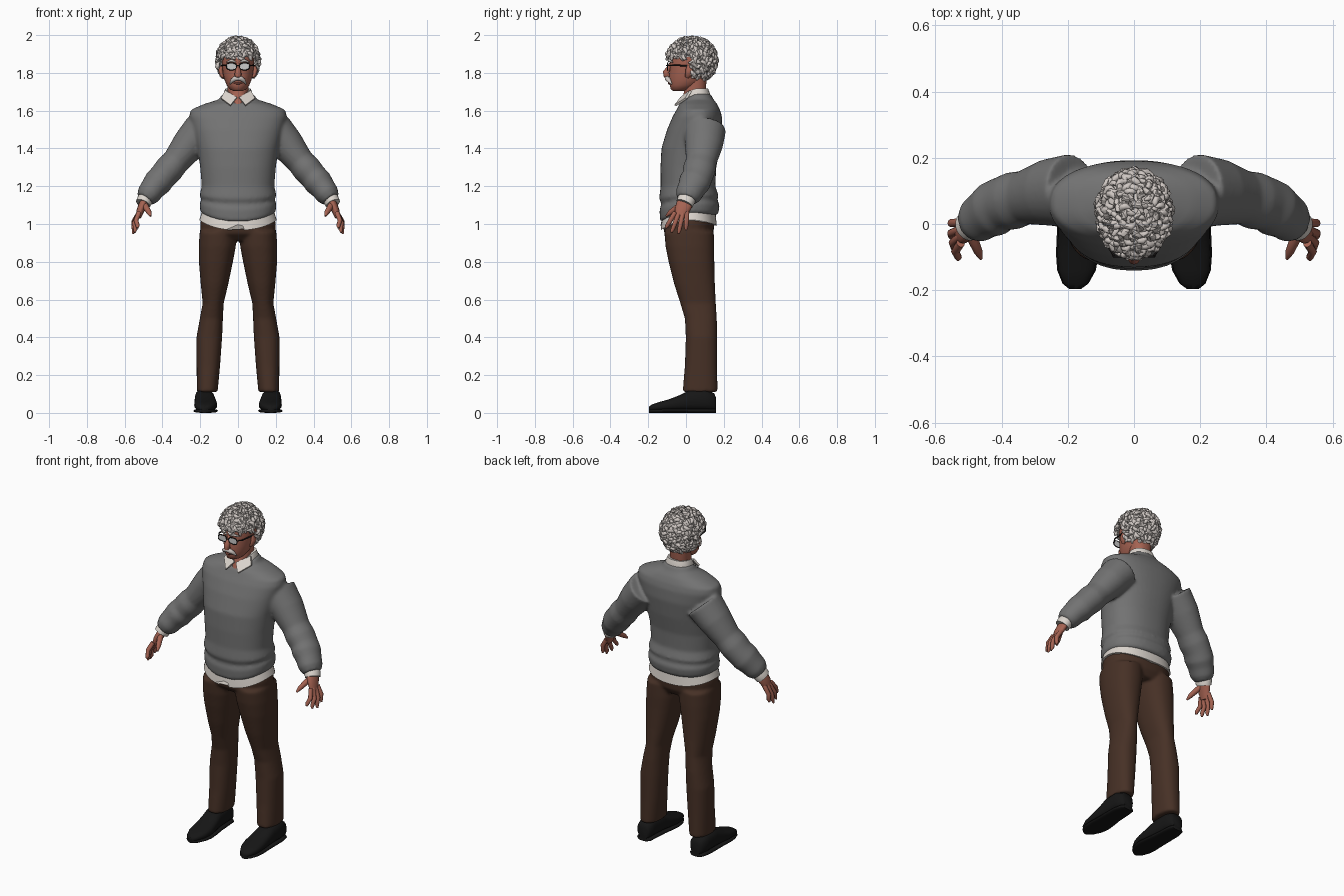
import bpy, bmesh, math, random
from mathutils import Vector

cube = bpy.data.objects.get("Cube")
if cube:
    bpy.data.objects.remove(cube, do_unlink=True)
random.seed(4)
Y, Z = Vector((0, 1, 0)), Vector((0, 0, 1))


def material(name, r, g, b):
    m = bpy.data.materials.new(name)
    m.use_nodes = True
    m.diffuse_color = (r, g, b, 1)
    bsdf = m.node_tree.nodes["Principled BSDF"]
    bsdf.inputs["Base Color"].default_value = (r, g, b, 1)
    bsdf.inputs["Roughness"].default_value = .8
    return m


wool = material("grey wool", .17, .17, .17)
brown = material("brown cloth", .062, .03, .019)
white = material("white cotton", .72, .67, .62)
silver = material("silver hair", .62, .57, .54)
skin = material("skin", .38, .125, .085)
lip = material("lip", .24, .07, .05)
leather = material("black leather", .008, .008, .008)
frame = material("dark frame", .012, .01, .01)
glass = material("pale lens", .6, .6, .6)


def oval(c, u, v, n=28, p=1.0):
    """Superellipse ring around c with half axes u and v."""
    def f(t):
        return math.copysign(abs(t) ** p, t)
    angles = [math.tau * i / n for i in range(n)]
    return [Vector(c) + u * f(math.cos(a)) + v * f(math.sin(a)) for a in angles]


def slab(z, hx, y0, y1, cx=0, front=0, back=0, notch=0, p=.88, n=48):
    """Level ring whose front and back can hang lower than its sides."""
    pts = oval((cx, (y0 + y1) / 2, z), Vector((hx, 0, 0)), Y * (y1 - y0) / 2, n, p)
    for q in pts:
        s = (2 * q.y - y0 - y1) / (y1 - y0)
        q.z -= s * s * (front if s < 0 else back)
        if s < 0 and abs(q.x) < .03:
            q.z += notch * (1 - abs(q.x) / .03)
    return pts


def loft(bm, rings):
    rows = [[bm.verts.new(q) for q in r] for r in rings]
    for a, b in zip(rows, rows[1:]):
        for i in range(len(a)):
            j = (i + 1) % len(a)
            bm.faces.new((a[i], a[j], b[j], b[i]))
    bm.faces.new(rows[0])
    bm.faces.new(rows[-1])


def tube(bm, path, radii, flat=1.0, n=12):
    """Round tube along a path; flat stretches it sideways."""
    path = [Vector(q) for q in path]
    rings = []
    for i, (q, r) in enumerate(zip(path, radii)):
        t = (path[min(i + 1, len(path) - 1)] - path[max(i - 1, 0)]).normalized()
        u = t.cross(Z if abs(t.y) > .9 else Y).normalized()
        rings.append(oval(q, u * r, u.cross(t) * r * flat, n))
    loft(bm, rings)


def make(name, bm, mat, remesh=0):
    bmesh.ops.recalc_face_normals(bm, faces=bm.faces)
    for f in bm.faces:
        f.smooth = True
    for e in bm.edges:
        e.smooth = e.calc_face_angle(0) < math.radians(50)
    me = bpy.data.meshes.new(name)
    bm.to_mesh(me)
    bm.free()
    me.materials.append(mat)
    ob = bpy.data.objects.new(name, me)
    bpy.context.collection.objects.link(ob)
    if remesh:
        m = ob.modifiers.new("Blend", "REMESH")
        m.mode, m.voxel_size, m.use_smooth_shade = "VOXEL", remesh, True
        s = ob.modifiers.new("Soften", "SMOOTH")
        s.factor, s.iterations = .5, 5
    return ob


def side(s, pts):
    return [(s * q[0], q[1], q[2]) for q in pts]


# Sweater: body with ribbed hem, and both sleeves, blended together
bm = bmesh.new()
loft(bm, [slab(1.055, .19, -.13, .16, front=.045, back=.01),
          slab(1.07, .2, -.138, .172, front=.045, back=.01),
          slab(1.11, .203, -.14, .178, front=.035, back=.01),
          slab(1.13, .193, -.13, .165, front=.025),
          slab(1.15, .204, -.142, .172, front=.015),
          slab(1.2, .192, -.134, .155), slab(1.3, .2, -.135, .16),
          slab(1.4, .215, -.13, .18), slab(1.5, .24, -.1, .193),
          slab(1.57, .258, -.07, .19), slab(1.605, .25, -.05, .18),
          slab(1.635, .18, -.035, .165), slab(1.66, .1, -.02, .145, front=.015),
          slab(1.69, .082, -.008, .13, front=.035)])
for s in (1, -1):
    arm = [(.19, .1, 1.5), (.26, .095, 1.42), (.33, .08, 1.33), (.365, .07, 1.29), (.4, .06, 1.25),
           (.425, .045, 1.22), (.45, .03, 1.19), (.475, .012, 1.155), (.493, .002, 1.13)]
    tube(bm, side(s, arm), [.1, .09, .073, .078, .073, .076, .067, .063, .048], 1.12, 24)
make("sweater", bm, wool, .009)

# Trousers
bm = bmesh.new()
loft(bm, [slab(.91, .16, -.07, .12), slab(.95, .198, -.115, .145),
          slab(1, .2, -.122, .15), slab(1.07, .188, -.115, .15)])
for s in (1, -1):
    leg = [(.96, .008, .203, -.115, .147), (.88, .012, .208, -.108, .15), (.8, .027, .207, -.092, .15),
           (.68, .052, .197, -.062, .153), (.58, .076, .187, -.03, .158), (.5, .08, .202, -.006, .163),
           (.4, .084, .22, -.001, .165), (.25, .095, .219, -.006, .165), (.11, .108, .218, -.018, .167)]
    loft(bm, [slab(z, (b - a) / 2, c, d, s * (a + b) / 2) for z, a, b, c, d in leg])
make("trousers", bm, brown, .009)

# Shirt tail with a split at the front, cuffs and collar
bm = bmesh.new()
loft(bm, [slab(1.08, .186, -.12, .155), slab(1.05, .196, -.129, .158, front=.03, back=.01),
          slab(1.022, .205, -.134, .163, front=.055, back=.03, notch=.03)])
make("shirt_tail", bm, white)
bm = bmesh.new()
for s in (1, -1):
    tube(bm, side(s, [(.48, .01, 1.15), (.492, .003, 1.13), (.503, -.008, 1.107)]), [.036, .042, .04], 1.15, 20)
make("shirt_cuffs", bm, white)
bm = bmesh.new()
loft(bm, [slab(1.65, .08, -.008, .13), slab(1.69, .077, -.008, .127, front=.03),
          slab(1.717, .067, .0, .117, front=.038)])
for s in (1, -1):
    flap = side(s, [(.006, -.03, 1.672), (.068, .02, 1.708), (.09, -.004, 1.668), (.04, -.062, 1.63)])
    loft(bm, [[Vector(q) for q in flap], [Vector(q) + Vector((0, .01, -.006)) for q in flap]])
make("shirt_collar", bm, white)

# Shoes and soles
bm = bmesh.new()
for s in (1, -1):
    rows = [(.16, .03, .08), (.148, .043, .105), (.1, .05, .125), (.02, .053, .122), (-.03, .057, .095),
            (-.09, .061, .072), (-.14, .055, .058), (-.18, .037, .045), (-.197, .016, .032)]
    for grow, low, top in ((1, .012, 1), (1.06, 0, 0)):
        rings = []
        for y, w, h in rows:
            h = h if top else .022
            c = (s * (.175 + .004 * math.sin(y * 20)), y, (h + low) / 2)
            rings.append(oval(c, Vector((w * grow, 0, 0)), Z * (h - low) / 2, 20, .75))
        loft(bm, rings)
make("shoes", bm, leather)

# Hands: palm, four fingers and thumb
bm = bmesh.new()
for s in (1, -1):
    tube(bm, side(s, [(.49, .005, 1.13), (.505, -.01, 1.1), (.517, -.022, 1.07), (.528, -.03, 1.035)]),
         [.022, .022, .02, .014], 1.95, 16)
    for i, (tx, ty, tz) in enumerate([(.532, -.108, .978), (.547, -.077, .955),
                                      (.556, -.04, .948), (.555, .0, .968)]):
        a, b = Vector((.524, -.058 + .021 * i, 1.06)), Vector((tx, ty, tz))
        mid = a.lerp(b, .5) + Vector((.012, 0, 0))
        tube(bm, side(s, [a, mid, a.lerp(b, .85), b]), [.013, .0125, .011, .005], 1, 10)
    tube(bm, side(s, [(.5, -.015, 1.11), (.485, -.05, 1.085), (.47, -.085, 1.06), (.462, -.105, 1.042)]),
         [.017, .016, .013, .005], 1, 10)
make("hands", bm, skin)

# Head, neck, nose and ears
bm = bmesh.new()
loft(bm, [slab(z, w, a, b, p=1) for z, w, a, b in (
    (1.705, .025, -.068, -.01), (1.712, .042, -.08, .03), (1.735, .06, -.086, .07),
    (1.76, .07, -.088, .1), (1.79, .078, -.088, .11), (1.83, .083, -.084, .12),
    (1.88, .086, -.086, .13), (1.93, .08, -.07, .12), (1.965, .05, -.03, .09))])
loft(bm, [slab(1.63, .035, -.035, .1), slab(1.68, .052, -.014, .1),
          slab(1.72, .056, -.008, .106), slab(1.79, .06, .0, .11)])
tube(bm, [(0, -.08, 1.85), (0, -.093, 1.825), (0, -.106, 1.803), (0, -.103, 1.788), (0, -.088, 1.78)],
     [.009, .011, .017, .018, .01])
for s in (1, -1):
    tube(bm, side(s, [(.079, .005, 1.775), (.087, .012, 1.79), (.092, .018, 1.815), (.086, .015, 1.84)]),
         [.006, .01, .012, .006], 1.7)
make("head", bm, skin)
bm = bmesh.new()
tube(bm, [(-.024, -.08, 1.744), (0, -.089, 1.745), (.024, -.08, 1.744)], [.003, .006, .003])
make("mouth", bm, lip)

# Moustache and eyebrows
bm = bmesh.new()
for s in (1, -1):
    tube(bm, side(s, [(-.002, -.1, 1.772), (.015, -.1, 1.77), (.03, -.09, 1.76), (.043, -.076, 1.741)]),
         [.012, .013, .011, .003], 1)
    tube(bm, side(s, [(.012, -.09, 1.858), (.035, -.088, 1.866), (.06, -.07, 1.856)]), [.004, .008, .003])
make("moustache_and_brows", bm, silver)

# Glasses
rims, lenses = bmesh.new(), bmesh.new()
for s in (1, -1):
    c = Vector((s * .035, -.098, 1.834))
    ring = oval(c, Vector((.027, 0, 0)), Z * .018, 24, .75)
    tube(rims, ring + ring[:1], [.003] * 25, 1, 8)
    loft(lenses, [oval(c + Y * d, Vector((.026, 0, 0)), Z * .017, 24, .75) for d in (-.001, .002)])
    tube(rims, side(s, [(.06, -.097, 1.84), (.078, -.07, 1.84), (.088, .02, 1.838)]), [.004] * 3, 1, 8)
tube(rims, [(-.01, -.099, 1.837), (0, -.103, 1.84), (.01, -.099, 1.837)], [.003] * 3, 1, 8)
make("glasses_frame", rims, frame)
make("glasses_lenses", lenses, glass)

# Curly hair: a cap with curled locks scattered over it
center, size = Vector((0, .03, 1.868)), Vector((.104, .124, .113))


def on_face(q):
    return q.z < 1.878 and q.y < .025 or q.z < 1.775 and q.y < .07


bm = bmesh.new()
bmesh.ops.create_icosphere(bm, subdivisions=4, radius=1)
for v in bm.verts:
    v.co = center + v.co * size
bmesh.ops.delete(bm, geom=[f for f in bm.faces if on_face(f.calc_center_median())], context="FACES")
count = 420
for i in range(count):
    z = 1 - 1.85 * (i + .5) / count
    r, a = math.sqrt(1 - z * z), i * 2.39996
    d = Vector((r * math.cos(a), r * math.sin(a), z))
    q = center + d * size
    if on_face(q):
        continue
    t = d.orthogonal().normalized()
    t = (t * math.cos(i * 1.7) + d.cross(t) * math.sin(i * 1.7) - Z * .5).normalized()
    w = d.cross(t) * random.choice((-1, 1))
    k = random.uniform(.75, 1.15)
    path = [q + k * (t * x + d * h + w * b) for x, h, b in (
        (-.018, -.004, 0), (-.009, .005, .007), (.003, .009, .009), (.013, .008, .003), (.019, .011, -.007))]
    tube(bm, path, [.004, .009 * k, .011 * k, .008 * k, .002], 1, 7)
make("curly_hair", bm, silver)
